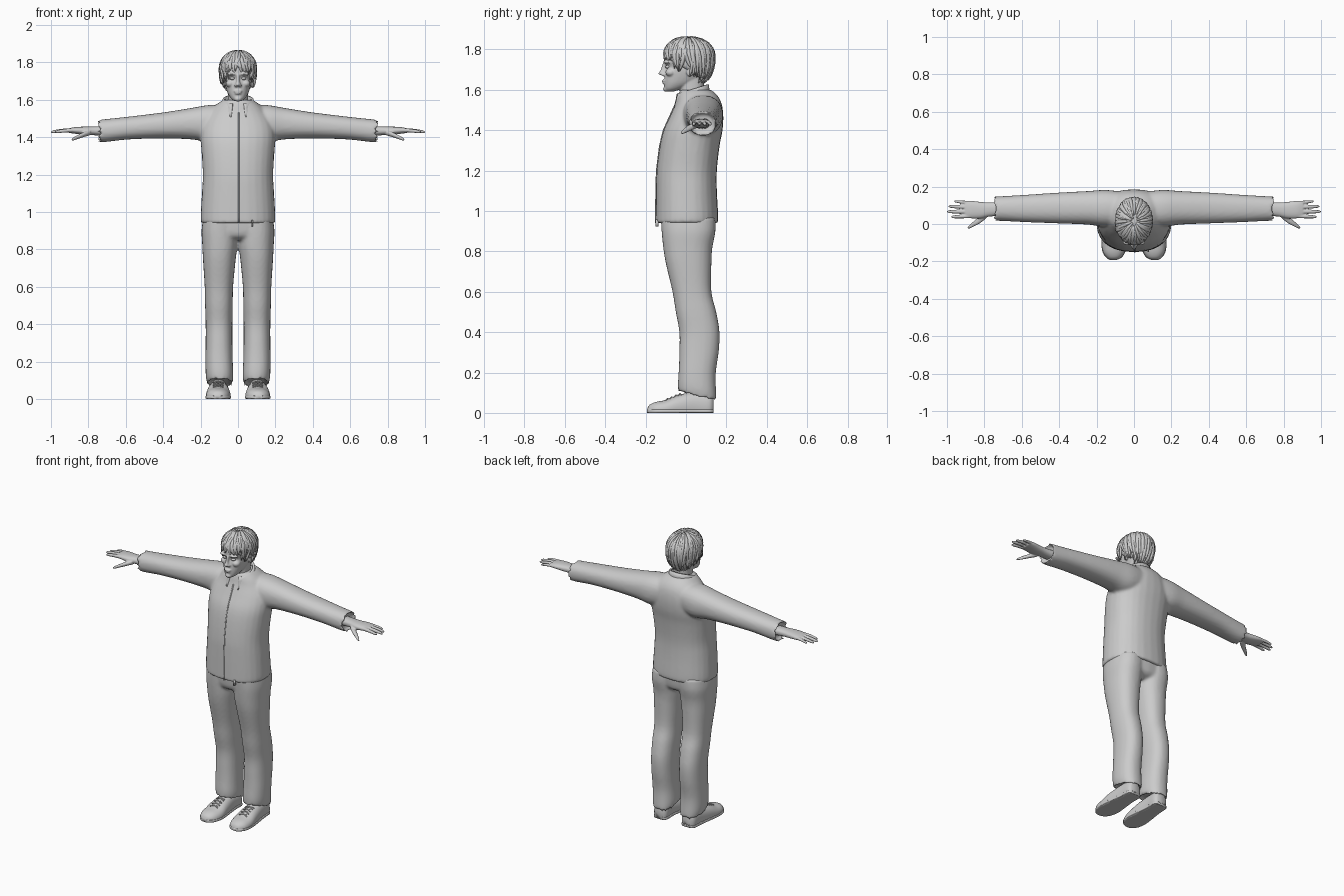
import bpy, bmesh, math, random
from mathutils import Vector, Matrix

random.seed(4)
cube = bpy.data.objects.get("Cube")
if cube:
    bpy.data.objects.remove(cube, do_unlink=True)

grey = bpy.data.materials.new("plain grey")
grey.use_nodes = True
grey.diffuse_color = (0.6, 0.6, 0.6, 1)
grey.node_tree.nodes["Principled BSDF"].inputs["Base Color"].default_value = (0.6, 0.6, 0.6, 1)


def finish(bm, name, voxel=0, smooth=5):
    """Turn a bmesh into an object; a voxel size fuses its overlapping solids."""
    bmesh.ops.recalc_face_normals(bm, faces=bm.faces)
    for f in bm.faces:
        f.smooth = True
    me = bpy.data.meshes.new(name)
    bm.to_mesh(me)
    bm.free()
    me.materials.append(grey)
    ob = bpy.data.objects.new(name, me)
    bpy.context.collection.objects.link(ob)
    if voxel:
        fuse = ob.modifiers.new("fuse", "REMESH")
        fuse.mode = "VOXEL"
        fuse.voxel_size = voxel
        fuse.use_smooth_shade = True
        soften = ob.modifiers.new("soften", "SMOOTH")
        soften.iterations = smooth
    return ob


def spline(a, b, c, d, t):
    return 0.5 * (2*b + (c - a)*t + (2*a - 5*b + 4*c - d)*t*t + (3*b - a - 3*c + d)*t**3)


def loft(bm, axis, rings, side=1, power=2.3, sides=28, steps=4):
    """Skin rings (position, u0, u1, v0, v1) along an axis; returns the end cap."""
    k, last, dense = len(rings), len(rings) - 1, []
    for i in range(last):
        four = [rings[max(0, min(last, i + j))] for j in (-1, 0, 1, 2)]
        dense += [[spline(*q, s / steps) for q in zip(*four)] for s in range(steps)]
    dense.append(rings[-1])
    loops = []
    for p, u0, u1, v0, v1 in dense:
        loop = []
        for i in range(sides):
            a = math.tau * i / sides
            c, s = [math.copysign(abs(w) ** (2 / power), w) for w in (math.cos(a), math.sin(a))]
            u, v = (u0 + u1 + (u1 - u0)*c) / 2, (v0 + v1 + (v1 - v0)*s) / 2
            x, y, z = {"x": (p, u, v), "y": (u, p, v), "z": (u, v, p)}[axis]
            loop.append(bm.verts.new((x * side, y, z)))
        loops.append(loop)
    for a, b in zip(loops, loops[1:]):
        for i in range(sides):
            j = (i + 1) % sides
            bm.faces.new((a[i], a[j], b[j], b[i]))
    bm.faces.new(loops[0])
    return bm.faces.new(loops[-1])


def hollow(bm, cap, wall, shift):
    """Open a garment end by sinking its cap."""
    bmesh.ops.recalc_face_normals(bm, faces=bm.faces)
    bmesh.ops.inset_region(bm, faces=[cap], thickness=wall)
    bmesh.ops.translate(bm, verts=cap.verts, vec=shift)


def ball(bm, centre, radii):
    m = Matrix.Translation(centre) @ Matrix.Diagonal((*radii, 1))
    bmesh.ops.create_uvsphere(bm, u_segments=20, v_segments=12, radius=1, matrix=m)


def tube(bm, points, radii, sides=7):
    pts, loops = [Vector(p) for p in points], []
    for i, p in enumerate(pts):
        t = (pts[min(i + 1, len(pts) - 1)] - pts[max(i - 1, 0)]).normalized()
        u = t.cross(Vector((0.3, 0.9, 0.2))).normalized()
        v = t.cross(u)
        loops.append([bm.verts.new(p + radii[i] * (u*math.cos(a) + v*math.sin(a)))
                      for a in (math.tau * j / sides for j in range(sides))])
    for a, b in zip(loops, loops[1:]):
        for i in range(sides):
            bm.faces.new((a[i], a[i-1], b[i-1], b[i]))
    bm.faces.new(loops[0])
    bm.faces.new(loops[-1])


# Jacket: torso and both sleeves fused
torso = [(.94, .196, -.15, .157), (.97, .2, -.15, .16), (1.1, .193, -.149, .153),
         (1.2, .188, -.146, .153), (1.32, .195, -.131, .166), (1.4, .2, -.112, .181),
         (1.47, .19, -.08, .185), (1.53, .155, -.053, .177), (1.57, .12, -.042, .157),
         (1.6, .08, -.03, .125)]
bm = bmesh.new()
loft(bm, "z", [(z, -w, w, a, b) for z, w, a, b in torso])
sleeve = [(.04, .0, .17, 1.4, 1.57), (.15, -.015, .182, 1.375, 1.572), (.25, -.003, .176, 1.388, 1.556),
          (.4, .003, .168, 1.393, 1.532), (.58, .01, .156, 1.388, 1.51), (.7, .016, .149, 1.375, 1.497),
          (.757, .018, .147, 1.372, 1.492)]
for s in (1, -1):
    hollow(bm, loft(bm, "x", sleeve, s), .014, (-.035 * s, 0, 0))
finish(bm, "jacket", .009, 4)

# Zip line and pull tab
bm = bmesh.new()
tube(bm, [(.004, a + .001, z) for z, w, a, b in torso[:8]], [.004] * 8)
finish(bm, "jacket_zip")
bm = bmesh.new()
bmesh.ops.create_cube(bm, size=1, matrix=Matrix.Translation((.075, -.143, .94)) @ Matrix.Diagonal((.008, .016, .035, 1)))
finish(bm, "hem_tab")

# Stand-up collar, open at the front
bm = bmesh.new()
rows = []
for r, low in ((.1, 1.53), (.092, 1.555), (.086, 1.58), (.082, 1.603)):
    row = []
    for i in range(37):
        a = -math.pi / 2 + .42 + (math.tau - .8) * i / 36
        row.append(bm.verts.new((r*math.cos(a), .03 + r*math.sin(a), low + .025*math.sin(a))))
    rows.append(row)
for a, b in zip(rows, rows[1:]):
    for i in range(36):
        bm.faces.new((a[i], a[i+1], b[i+1], b[i]))
collar = finish(bm, "collar")
thick = collar.modifiers.new("thickness", "SOLIDIFY")
thick.thickness = .012

# Trousers: hips and two legs fused, with hems sloping down to the heel
leg = [(.97, .0, .186, -.125, .145), (.9, .0, .195, -.121, .146), (.82, .003, .191, -.113, .131),
       (.74, .013, .187, -.1, .126), (.6, .026, .178, -.067, .126), (.5, .028, .176, -.051, .15),
       (.4, .03, .173, -.033, .166), (.3, .03, .173, -.033, .162), (.2, .028, .174, -.036, .147),
       (.12, .025, .172, -.04, .15), (.078, .03, .163, -.038, .152)]
bm = bmesh.new()
loft(bm, "z", [(.85, -.1, .1, -.08, .09), (.88, -.17, .17, -.115, .135), (.97, -.186, .186, -.125, .145)])
for s in (1, -1):
    hollow(bm, loft(bm, "z", leg, s), .014, (0, 0, .02))
for v in bm.verts:
    v.co.z -= .24 * (v.co.y - .06) * max(0, min(1, (.25 - v.co.z) / .12))
finish(bm, "trousers", .009, 4)

shoe = [(-.192, .095, .125, .0, .02), (-.18, .07, .145, -.02, .04), (-.15, .05, .165, -.03, .054),
        (-.1, .04, .171, -.03, .064), (-.04, .045, .165, -.03, .088), (.05, .055, .152, -.03, .105),
        (.115, .055, .147, -.03, .1), (.135, .07, .132, -.01, .08)]
palm = [(.69, .045, .12, 1.405, 1.46), (.77, .04, .115, 1.41, 1.457), (.82, .03, .118, 1.412, 1.456),
        (.87, .03, .124, 1.418, 1.454), (.905, .036, .122, 1.423, 1.447)]
thumb = [(.79, .03, .065, 1.41, 1.44), (.825, .003, .04, 1.4, 1.427), (.86, -.015, .012, 1.388, 1.41),
         (.882, -.025, -.008, 1.381, 1.397), (.89, -.025, -.017, 1.383, 1.39)]

for s, side in ((1, "left"), (-1, "right")):
    # Shoe with a flat sole rim and crossed laces
    bm = bmesh.new()
    loft(bm, "y", shoe, s)
    for v in bm.verts:
        v.co.z = max(v.co.z, 0)
    finish(bm, side + "_shoe")
    bm = bmesh.new()
    loft(bm, "y", [(y, a - .003, b + .003, 0, .018) for y, a, b, c, d in shoe], s, 6)
    finish(bm, side + "_sole")
    bm = bmesh.new()
    for i in range(4):
        y, z = -.09 + .02 * i, .067 + .008 * i
        for d in (1, -1):
            tube(bm, [(s * (.105 + .027*t), y + .009*t*d, z + .004 - .008*t*t) for t in (-1, 0, 1)], [.0035] * 3)
    finish(bm, side + "_laces")

    # Hand: palm, thumb and four fingers fused
    bm = bmesh.new()
    loft(bm, "x", palm, s)
    loft(bm, "x", thumb, s, 2)
    for y, tip, drift, r in ((.042, .978, -.004, .0105), (.066, 1.0, 0, .011),
                             (.09, .992, .004, .0105), (.112, .962, .01, .0092)):
        finger = []
        for t, w in ((0, 1.05), (.35, 1), (.65, .92), (.9, .75), (1, .3)):
            x, c, z = .87 + (tip - .87)*t, y + drift*t, 1.437 - .01*t*t
            finger.append((x, c - r*w, c + r*w, z - r*w, z + r*w))
        loft(bm, "x", finger, s, 2, 14)
    finish(bm, side + "_hand", .004, 3)

# Head: skull, neck and face forms fused
bm = bmesh.new()
skull = [(1.592, .018, -.098, -.06), (1.605, .036, -.106, -.02), (1.63, .053, -.108, .04),
         (1.66, .064, -.107, .085), (1.69, .071, -.104, .11), (1.715, .074, -.098, .12),
         (1.74, .077, -.108, .125), (1.78, .077, -.103, .125), (1.82, .065, -.075, .11), (1.845, .035, -.03, .07)]
loft(bm, "z", [(z, -w, w, a, b) for z, w, a, b in skull])
loft(bm, "z", [(1.5, -.065, .065, -.03, .1), (1.58, -.055, .055, -.03, .09), (1.67, -.055, .055, -.03, .09)])
loft(bm, "z", [(1.672, -.01, .01, -.125, -.09), (1.68, -.015, .015, -.137, -.09),
               (1.7, -.009, .009, -.126, -.09), (1.735, -.009, .009, -.114, -.09)], 1, 2)
ball(bm, (0, -.098, 1.604), (.02, .016, .014))
ball(bm, (0, -.107, 1.645), (.024, .013, .006))
ball(bm, (0, -.106, 1.634), (.02, .013, .006))
for s in (1, -1):
    ball(bm, (.011 * s, -.112, 1.676), (.009, .012, .008))
    ball(bm, (.034 * s, -.094, 1.738), (.028, .02, .009))
    ball(bm, (.042 * s, -.076, 1.686), (.024, .026, .02))
    ball(bm, (.077 * s, .02, 1.695), (.008, .02, .032))
finish(bm, "head", .0045, 4)
for s, side in ((1, "left"), (-1, "right")):
    bm = bmesh.new()
    ball(bm, (.03 * s, -.09, 1.714), (.014, .013, .0085))
    finish(bm, side + "_eye")


# Hair: a cap over the skull with loose tapered locks
def scalp(theta, phi, grow=1):
    lower = .095 if theta < math.pi / 2 else .16
    s = math.sin(theta) * grow
    return Vector((.092 * s * math.sin(phi), .015 - .121 * s * math.cos(phi),
                   1.768 + lower * math.cos(theta) * (grow if theta < 1.5 else 1)))


def hairline(phi):
    return 2.05 - .45 * math.cos(phi)


bm = bmesh.new()
rows = [[bm.verts.new(scalp(.02 + (hairline(p) - .02) * r / 16, p))
         for p in (math.tau * i / 40 for i in range(40))] for r in range(17)]
bm.faces.new(rows[0])
for a, b in zip(rows, rows[1:]):
    for i in range(40):
        bm.faces.new((a[i], a[i-1], b[i-1], b[i]))
cap = finish(bm, "hair_cap")
thick = cap.modifiers.new("thickness", "SOLIDIFY")
thick.thickness = .012

bm = bmesh.new()
for i in range(110):
    phi = math.tau * i / 110 + random.uniform(-.05, .05)
    start = random.uniform(.1, 1.1)
    end = hairline(phi) + random.uniform(-.1, .22)
    swirl, flick = random.uniform(-.35, .35), random.uniform(0, .22)
    if math.cos(phi) > .5:
        flick *= .3
    path, radii = [], []
    for j in range(9):
        t = j / 8
        path.append(scalp(start + (end - start)*t, phi + swirl*t*t, .985 + flick*t**4))
        radii.append(.0115 * math.sin(math.pi * (.08 + .9*t)) ** .6)
    tube(bm, path, radii)
finish(bm, "hair_locks")
